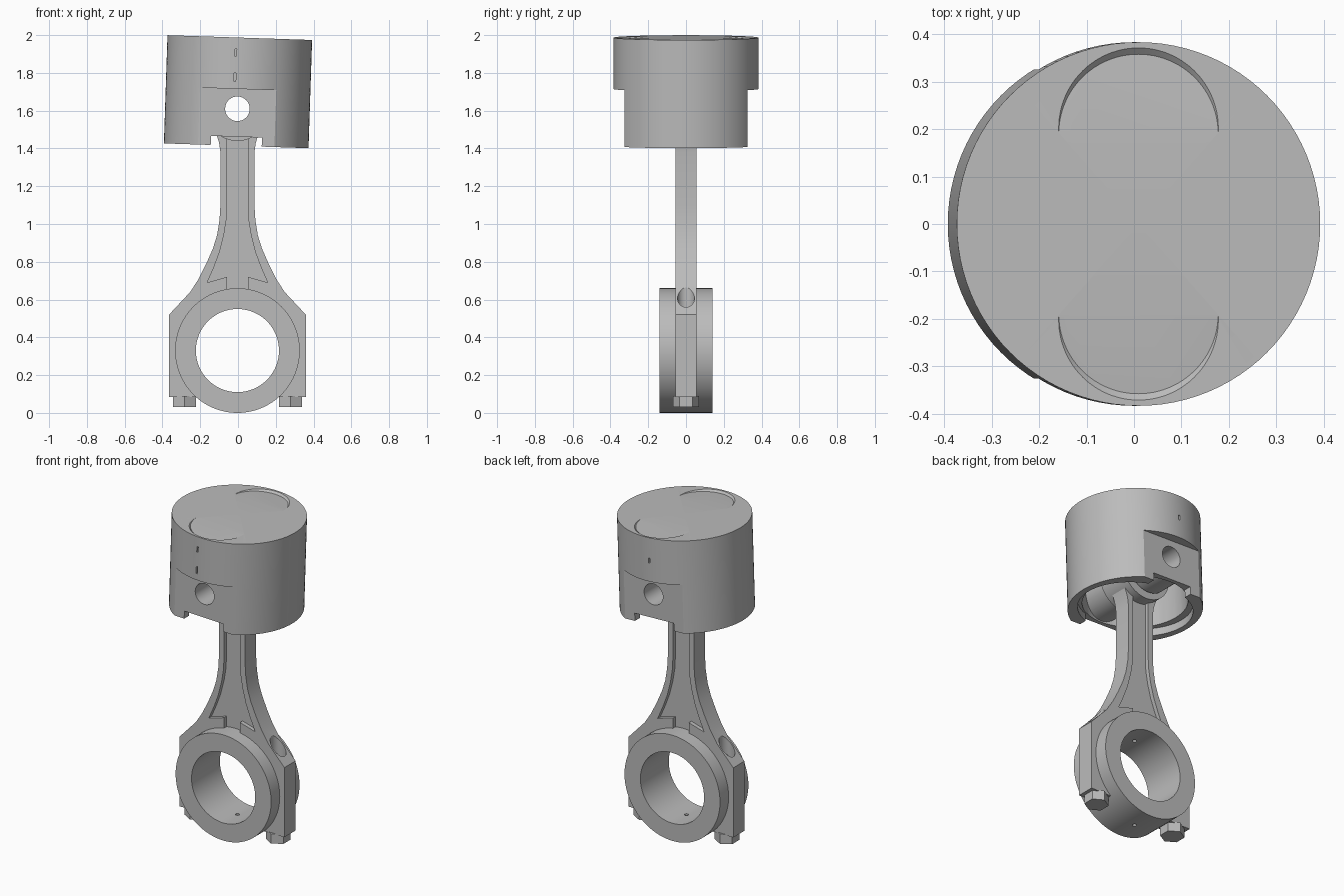
import bpy, bmesh
from math import radians, pi
from mathutils import Vector

cube = bpy.data.objects.get("Cube")
if cube:
    bpy.data.objects.remove(cube, do_unlink=True)

steel = bpy.data.materials.new("grey_steel")
steel.use_nodes = True
GREY = (0.5, 0.5, 0.5, 1)
steel.diffuse_color = GREY
steel.node_tree.nodes["Principled BSDF"].inputs["Base Color"].default_value = GREY

X0 = -0.003            # shared centre line
PIN_Z = 1.61           # wrist pin height
BIG_Z = 0.33           # crank bore height
R = 0.383              # piston radius
TOP, BOTTOM = 0.377, -0.196   # piston ends measured from the pin
ALONG_Y = (pi / 2, 0, 0)


def from_bmesh(name, bm):
    bmesh.ops.recalc_face_normals(bm, faces=bm.faces)
    mesh = bpy.data.meshes.new(name)
    bm.to_mesh(mesh)
    bm.free()
    ob = bpy.data.objects.new(name, mesh)
    bpy.context.collection.objects.link(ob)
    mesh.materials.append(steel)
    return ob


def lathe(name, profile, steps=96):
    """Closed (radius, height) profile spun around z."""
    bm = bmesh.new()
    vs = [bm.verts.new((r, 0, z)) for r, z in profile]
    es = [bm.edges.new((a, b)) for a, b in zip(vs, vs[1:] + vs[:1])
          if a.co.x > 0 or b.co.x > 0]
    bmesh.ops.spin(bm, geom=vs + es, cent=(0, 0, 0), axis=(0, 0, 1),
                   angle=2 * pi, steps=steps, use_merge=True)
    bmesh.ops.remove_doubles(bm, verts=bm.verts, dist=1e-5)
    return from_bmesh(name, bm)


def tube(name, r_in, r_out, half, z):
    """Ring lying along y."""
    ob = lathe(name, [(r_in, -half), (r_out, -half), (r_out, half), (r_in, half)])
    ob.rotation_euler = ALONG_Y
    ob.location = (X0, 0, z)
    return ob


def plate(name, half_outline, y0, y1):
    """Mirrored (x, z) outline extruded from y0 to y1."""
    outline = half_outline + [(-x, z) for x, z in reversed(half_outline)]
    bm = bmesh.new()
    face = bm.faces.new([bm.verts.new((x + X0, y0, z)) for x, z in outline])
    out = bmesh.ops.extrude_face_region(bm, geom=[face])
    verts = [v for v in out["geom"] if isinstance(v, bmesh.types.BMVert)]
    bmesh.ops.translate(bm, verts=verts, vec=(0, y1 - y0, 0))
    return from_bmesh(name, bm)


def cylinder(name, r, depth, loc, rot=(0, 0, 0), sides=64, r_top=None):
    bpy.ops.mesh.primitive_cone_add(vertices=sides, radius1=r, depth=depth,
                                    radius2=r if r_top is None else r_top,
                                    location=loc, rotation=rot)
    ob = bpy.context.object
    ob.name = name
    ob.data.materials.append(steel)
    return ob


def box(lo, hi):
    lo, hi = Vector(lo), Vector(hi)
    bpy.ops.mesh.primitive_cube_add(size=1, location=(lo + hi) / 2)
    ob = bpy.context.object
    ob.scale = hi - lo
    ob.data.materials.append(steel)
    return ob


def combine(target, tool, operation="DIFFERENCE"):
    """Apply a boolean and discard the tool."""
    mod = target.modifiers.new("boolean", "BOOLEAN")
    mod.operation, mod.solver, mod.object = operation, "EXACT", tool
    bpy.context.view_layer.update()
    bpy.context.view_layer.objects.active = target
    bpy.ops.object.modifier_apply(modifier=mod.name)
    bpy.data.objects.remove(tool, do_unlink=True)


# Piston body with three ring grooves, built around the pin axis
GROOVES = [(0.145, 0.19), (0.22, 0.25), (0.28, 0.315)]
G_IN = 0.345
profile = [(0, BOTTOM), (R, BOTTOM)]
for lo, hi in GROOVES:
    profile += [(R, lo), (G_IN, lo), (G_IN, hi), (R, hi)]
profile += [(R, TOP), (0, TOP)]
piston = lathe("piston", profile)

# Hollow interior with a wider step at the skirt
combine(piston, cylinder("cavity", 0.3, 0.6, (0, 0, -0.05)))
step = cylinder("skirt_step", 0.345, 0.2, (0, 0, -0.25))
step.scale.y = 0.87
combine(piston, step)

# Flat skirt sides, pin bosses and valve pockets on both sides
for s in (-1, 1):
    ys = sorted((s * 0.325, s * 0.5))
    combine(piston, box((-0.6, ys[0], -0.4), (0.6, ys[1], 0.105)))
    combine(piston, cylinder("boss", 0.14, 0.19, (0, s * 0.215, 0), ALONG_Y), "UNION")
    combine(piston, cylinder("pocket", 0.168, 0.1, (0, s * 0.1935, TOP + 0.05),
                             (radians(-4 * s), 0, 0), 96, 0.268))
combine(piston, box((-0.135, -0.5, -0.4), (0.135, 0.5, -0.148)))
combine(piston, cylinder("pin_bore", 0.1, 1, (0, 0, 0), ALONG_Y))

# Piston rings with end gaps, alternating front and back
rings = []
for i, (lo, hi) in enumerate(GROOVES):
    ring = lathe(f"piston_ring_{i + 1}", [(G_IN, lo), (R, lo), (R, hi), (G_IN, hi)])
    side = 1 if i == 1 else -1
    ys = sorted((side * 0.3, side * 0.45))
    combine(ring, box((-0.024, ys[0], lo - 0.02), (-0.014, ys[1], hi + 0.02)))
    rings.append(ring)

# Tilt the piston slightly about its pin
for ob in [piston] + rings:
    ob.location = (X0, 0, PIN_Z)
    ob.rotation_euler.y = radians(1.9)

tube("wrist_pin", 0.065, 0.1, 0.325, PIN_Z)
tube("rod_small_end", 0.1, 0.17, 0.1, PIN_Z)
big_end = tube("rod_big_end", 0.22, 0.33, 0.14, BIG_Z)
for z in (0.06, 0.6):
    combine(big_end, cylinder("oil_hole", 0.012, 0.16, (X0, 0, z), sides=24))

# Connecting rod shank and shoulders
rod = plate("connecting_rod", [
    (0.362, 0.085), (0.362, 0.52), (0.25, 0.64), (0.205, 0.71), (0.165, 0.79),
    (0.13, 0.87), (0.108, 0.94), (0.095, 1.02), (0.09, 1.1), (0.09, 1.38),
    (0.097, 1.43), (0.115, 1.485)], -0.055, 0.055)
combine(rod, cylinder("crank_bore", 0.27, 1, (X0, 0, BIG_Z), ALONG_Y))

# Recessed web on each face, bolt holes and hex bolts on each shoulder
web = [(0.055, 0.55), (0.055, 0.72), (0.16, 0.69), (0.125, 0.77), (0.095, 0.85),
       (0.072, 0.94), (0.059, 1.02), (0.055, 1.1), (0.055, 1.475)]
for s, side in ((-1, "right"), (1, "left")):
    combine(rod, plate("web_recess", web, s * 0.03, s * 0.1))
    x = X0 + s * 0.28
    combine(rod, cylinder("bolt_hole", 0.045, 0.3, (x, 0, 0.66)))
    cylinder(f"{side}_bolt_head", 0.07, 0.06, (x, 0, 0.06), sides=6)
    cylinder(f"{side}_bolt_shank", 0.04, 0.1, (x, 0, 0.1), sides=32)

# Smooth round surfaces, keep machined edges sharp
bpy.ops.object.select_all(action="DESELECT")
for ob in bpy.context.collection.objects:
    if ob.type == "MESH" and steel.name in ob.data.materials:
        ob.select_set(True)
        bpy.context.view_layer.objects.active = ob
bpy.ops.object.shade_smooth_by_angle(angle=radians(25))
